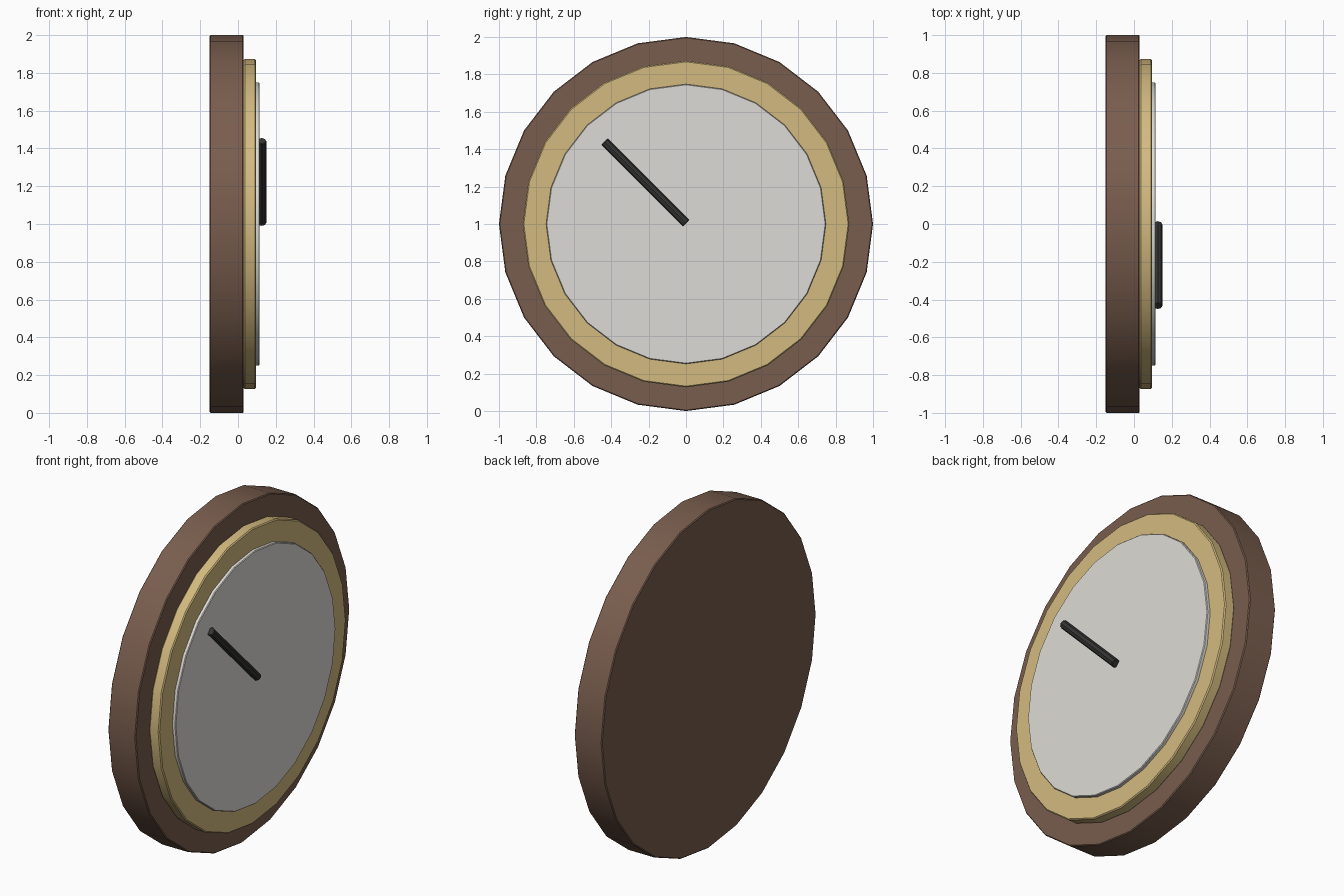
import bpy, math
from mathutils import Vector

cube = bpy.data.objects.get("Cube")
if cube:
    bpy.data.objects.remove(cube, do_unlink=True)


def material(name, color):
    mat = bpy.data.materials.new(name)
    mat.use_nodes = True
    mat.diffuse_color = (*color, 1)
    mat.node_tree.nodes["Principled BSDF"].inputs["Base Color"].default_value = (*color, 1)
    return mat


def rod(name, start, end, radius, sides, bevel, mat):
    """Bevelled prism running from start to end."""
    start, end = Vector(start), Vector(end)
    axis = end - start
    bpy.ops.mesh.primitive_cylinder_add(vertices=sides, radius=radius, depth=axis.length,
                                        location=(start + end) / 2)
    obj = bpy.context.object
    obj.name = name
    obj.rotation_euler = axis.to_track_quat('Z', 'Y').to_euler()
    obj.data.materials.append(mat)
    mod = obj.modifiers.new("soft_edges", 'BEVEL')
    mod.width = bevel
    mod.segments = 1
    mod.limit_method = 'ANGLE'
    mod.angle_limit = math.radians(60)
    bpy.ops.object.shade_smooth_by_angle(angle=math.radians(40))
    return obj


wood = material("brown_wood", (0.19, 0.11, 0.075))
brass = material("brass", (0.65, 0.49, 0.21))
ivory = material("ivory_white", (0.72, 0.71, 0.67))
black = material("black", (0.035, 0.035, 0.033))

# Stacked discs facing +x
rod("backing_disc", (-0.15, 0, 1), (0.03, 0, 1), 1.0, 24, 0.005, wood)
rod("bezel", (0.03, 0, 1), (0.095, 0, 1), 0.873, 24, 0.006, brass)
rod("dial_face", (0.085, 0, 1), (0.115, 0, 1), 0.748, 24, 0.004, ivory)

# Pointer lying across the dial
rod("pointer_hand", (0.126, 0, 1.005), (0.126, -0.435, 1.44), 0.024, 8, 0.003, black)
